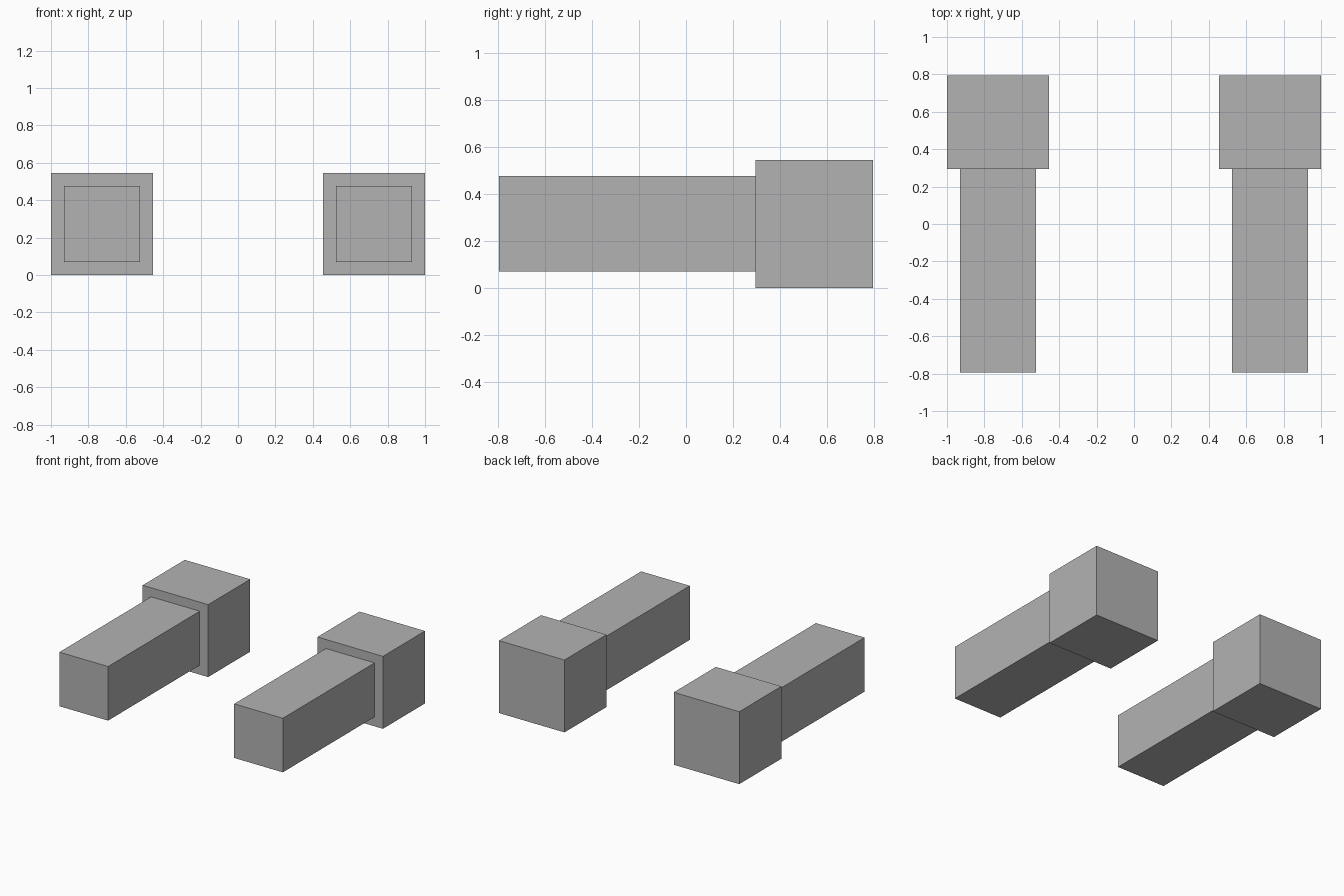
import bpy

if "Cube" in bpy.data.objects:
    bpy.data.objects.remove(bpy.data.objects["Cube"])

grey = bpy.data.materials.new("plain grey")
grey.diffuse_color = (0.45, 0.45, 0.45, 1)
grey.use_nodes = True
grey.node_tree.nodes["Principled BSDF"].inputs["Base Color"].default_value = grey.diffuse_color


def box(name, lo, hi):
    """Axis-aligned box between two corners."""
    bpy.ops.mesh.primitive_cube_add(size=1, location=[(a + b) / 2 for a, b in zip(lo, hi)])
    ob = bpy.context.object
    ob.name = name
    for v in ob.data.vertices:
        v.co = [c * (b - a) for c, a, b in zip(v.co, lo, hi)]
    ob.data.materials.append(grey)
    return ob


# One arm with a wider block at its back end, on each side
for side, s in (("left", -1), ("right", 1)):
    def span(inner, outer):
        return sorted((s * inner, s * outer))

    x0, x1 = span(0.455, 1.0)
    box(side + "_end_block", (x0, 0.295, 0.0), (x1, 0.795, 0.545))
    x0, x1 = span(0.525, 0.93)
    box(side + "_arm", (x0, -0.795, 0.07), (x1, 0.295, 0.477))
